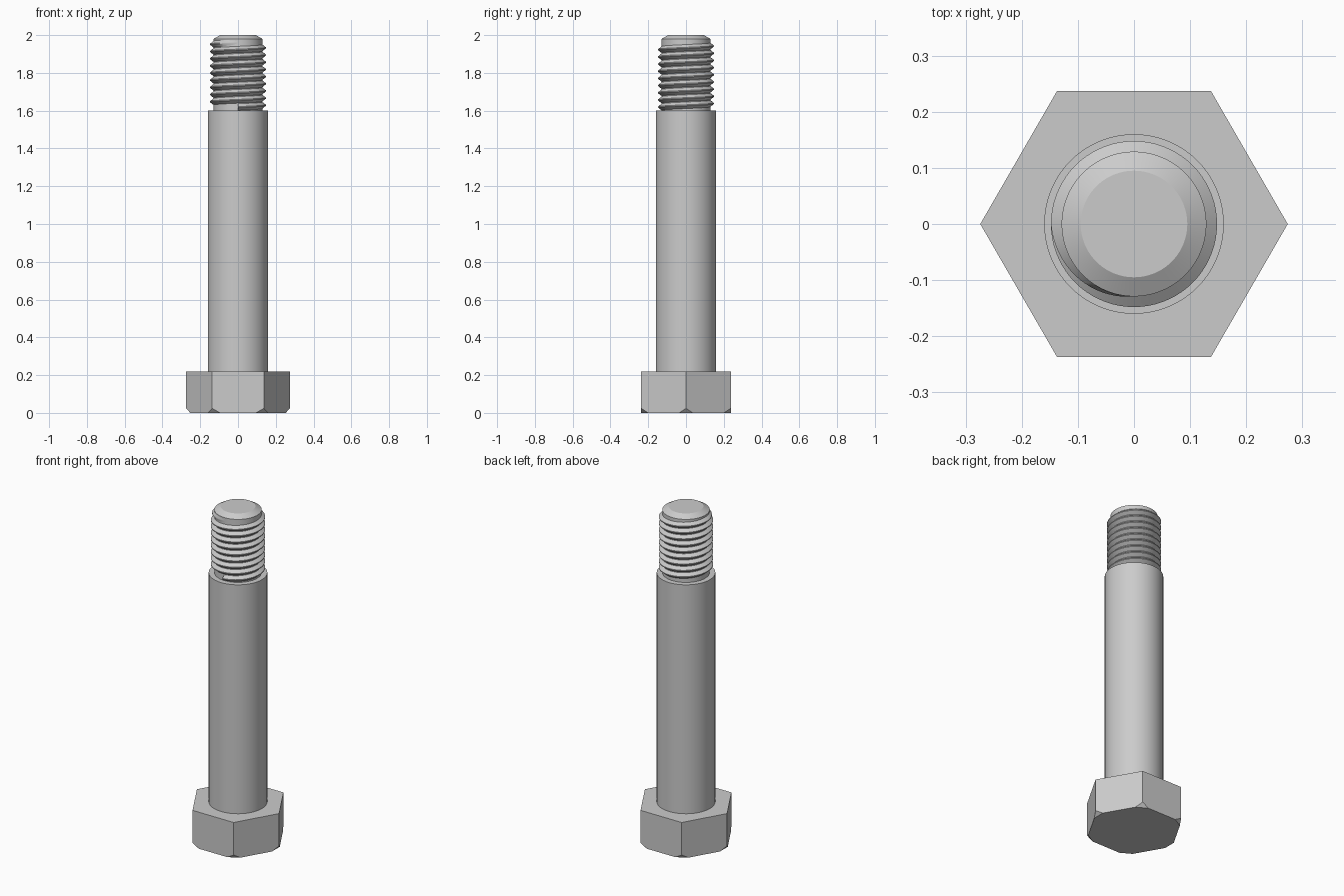
import bpy, bmesh
from math import cos, sin, pi, radians
from mathutils import Vector

if "Cube" in bpy.data.objects:
    bpy.data.objects.remove(bpy.data.objects["Cube"])

steel = bpy.data.materials.new("grey steel")
steel.use_nodes = True
colour = (0.6, 0.6, 0.6, 1)
steel.diffuse_color = colour
steel.node_tree.nodes["Principled BSDF"].inputs["Base Color"].default_value = colour


def finish(name, bm, smooth=True):
    bmesh.ops.recalc_face_normals(bm, faces=bm.faces)
    mesh = bpy.data.meshes.new(name)
    bm.to_mesh(mesh)
    bm.free()
    mesh.materials.append(steel)
    obj = bpy.data.objects.new(name, mesh)
    bpy.context.collection.objects.link(obj)
    if smooth:
        bpy.ops.object.select_all(action='DESELECT')
        obj.select_set(True)
        bpy.context.view_layer.objects.active = obj
        bpy.ops.object.shade_smooth_by_angle(angle=radians(30))
    return obj


def turned(name, profile, sides=96):
    """Lathe a list of (radius, height) pairs and close both ends."""
    bm = bmesh.new()
    rings = [[bm.verts.new((r * cos(2 * pi * i / sides), r * sin(2 * pi * i / sides), z))
              for i in range(sides)] for r, z in profile]
    for a, b in zip(rings, rings[1:]):
        for i in range(sides):
            j = (i + 1) % sides
            bm.faces.new((a[i], a[j], b[j], b[i]))
    bm.faces.new(rings[0])
    bm.faces.new(rings[-1])
    return finish(name, bm)


# Hexagonal head with its lower corners cut off
HEAD_R, HEAD_H = 0.274, 0.22
bm = bmesh.new()
lower = [bm.verts.new((HEAD_R * cos(k * pi / 3), HEAD_R * sin(k * pi / 3), 0)) for k in range(6)]
hexagon = bm.faces.new(lower)
top = bmesh.ops.extrude_face_region(bm, geom=[hexagon])["geom"]
bmesh.ops.translate(bm, vec=(0, 0, HEAD_H),
                    verts=[v for v in top if isinstance(v, bmesh.types.BMVert)])
for k in range(6):
    out = Vector((cos(k * pi / 3), sin(k * pi / 3), 0))
    cut = bmesh.ops.bisect_plane(bm, geom=bm.verts[:] + bm.edges[:] + bm.faces[:],
                                 plane_co=out * 0.253,
                                 plane_no=out * 0.024 - Vector((0, 0, 0.021)),
                                 clear_outer=True)
    edges = [e for e in cut["geom_cut"] if isinstance(e, bmesh.types.BMEdge)]
    bmesh.ops.contextual_create(bm, geom=edges)
finish("hex_head", bm, smooth=False)

# Plain shank
turned("shank", [(0.16, HEAD_H), (0.16, 1.60)])

# Thread core with chamfered tip
CORE, CREST = 0.129, 0.148
turned("thread_core", [(CORE, 1.60), (CORE, 1.98), (0.095, 2.0)])

# Helical thread ridge, fading into the core at its upper end
PITCH, SEGMENTS = 0.038, 72
Z_START, TURNS = 1.60, 9
steps = int(TURNS * SEGMENTS)
bm = bmesh.new()
previous = None
for s in range(steps + 1):
    angle = 2 * pi * s / SEGMENTS - pi / 2
    z = Z_START + PITCH * s / SEGMENTS
    fade = min(1, (steps - s) / (SEGMENTS * 0.25))
    crest = CORE + (CREST - CORE) * fade
    section = [(CORE - 0.002, 0.0), (crest, 0.43), (crest, 0.57), (CORE - 0.002, 1.0)]
    row = [bm.verts.new((r * cos(angle), r * sin(angle), z + h * PITCH)) for r, h in section]
    if previous:
        for i in range(3):
            bm.faces.new((previous[i], previous[i + 1], row[i + 1], row[i]))
    else:
        bm.faces.new(row)
    previous = row
bm.faces.new(previous)
finish("thread", bm)
